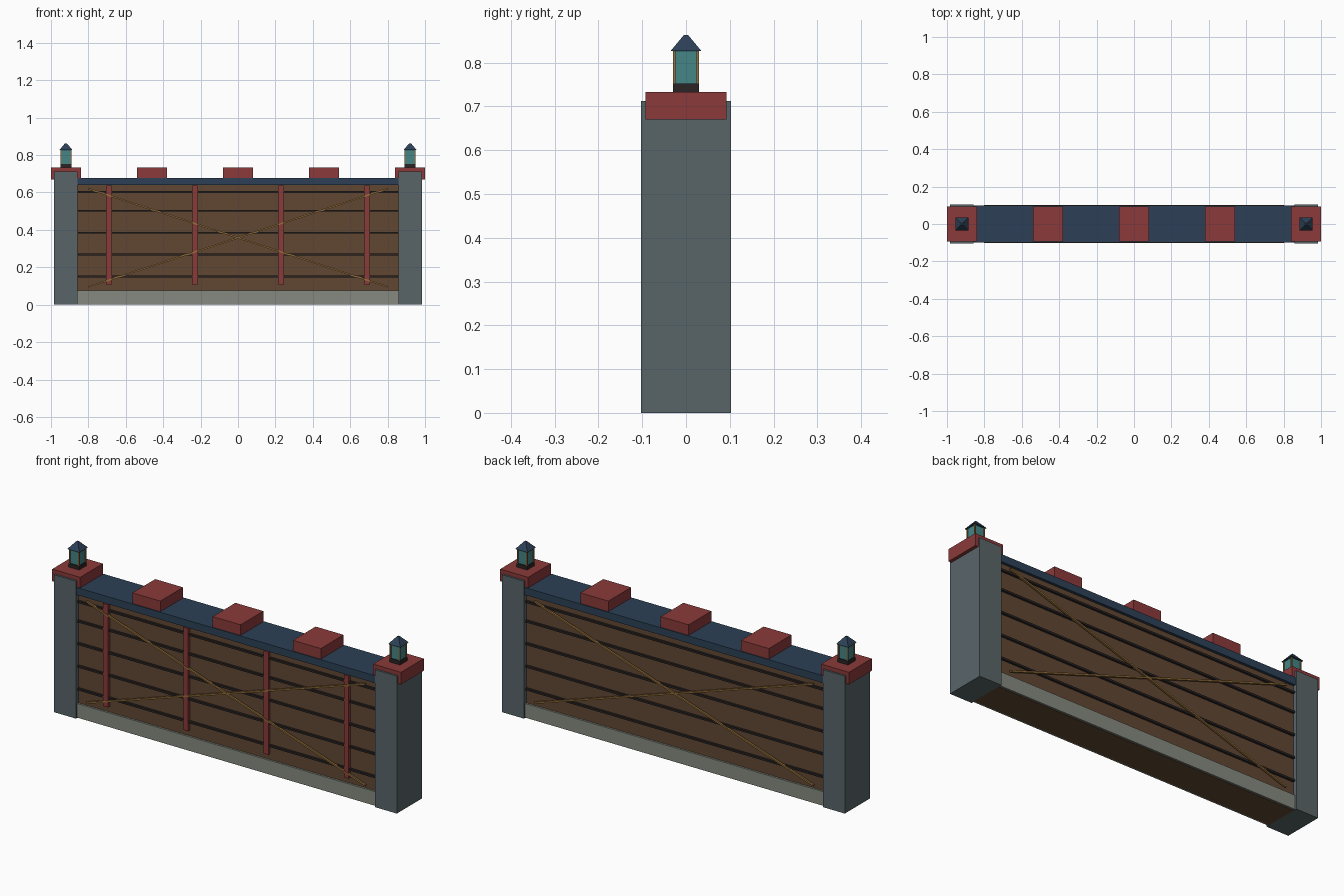
import bpy
import math

if "Cube" in bpy.data.objects:
    bpy.data.objects.remove(bpy.data.objects["Cube"], do_unlink=True)


def material(name, code):
    """Flat colour from an sRGB hex code."""
    rgb = [int(code[i:i + 2], 16) / 255 for i in (0, 2, 4)]
    lin = [c / 12.92 if c < 0.04 else ((c + 0.055) / 1.055) ** 2.4 for c in rgb]
    mat = bpy.data.materials.new(name)
    mat.use_nodes = True
    mat.diffuse_color = (*lin, 1)
    bsdf = next(n for n in mat.node_tree.nodes if n.type == 'BSDF_PRINCIPLED')
    bsdf.inputs["Base Color"].default_value = (*lin, 1)
    return mat


SLATE = material("slate grey", "596569")
PLINTH = material("pale stone", "858a80")
WOOD = material("brown wood", "614733")
DARK = material("dark iron", "2b2424")
BLUE = material("navy blue", "2c4056")
RED = material("brick red", "8b3a3a")
GOLD = material("old gold", "96703a")
TEAL = material("teal glass", "458586")


def box(name, mat, x, y, z, angle=0):
    """Box from (low, high) ranges, turned about the y axis."""
    ranges = (x, y, z)
    bpy.ops.mesh.primitive_cube_add(size=1, location=[(a + b) / 2 for a, b in ranges],
                                    rotation=(0, angle, 0))
    ob = bpy.context.object
    ob.name = name
    ob.scale = [b - a for a, b in ranges]
    ob.data.materials.append(mat)
    return ob


def around(c, half):
    return (c - half, c + half)


# Wall body, plinth and coping
box("wall", WOOD, (-0.86, 0.86), (-0.084, 0.084), (0, 0.645))
box("plinth", PLINTH, (-0.86, 0.86), (-0.094, 0.094), (0.002, 0.075))
box("coping", BLUE, (-0.86, 0.86), (-0.098, 0.098), (0.64, 0.678))

# Plank battens and crossed braces on both faces
run, rise = 1.6, 0.525
slope = math.atan2(rise, run)
half_length = math.hypot(run, rise) / 2
for side, y in (("front", -1), ("back", 1)):
    for z in (0.15, 0.268, 0.385, 0.502, 0.603):
        box(side + "_batten", DARK, (-0.855, 0.855), around(y * 0.088, 0.007), around(z, 0.005))
    for turn in (-1, 1):
        box(side + "_brace", GOLD, around(0, half_length), around(y * 0.097, 0.005),
            around(0.358, 0.004), turn * slope)

# Upright posts on the front only
for x in (-0.69, -0.23, 0.23, 0.69):
    box("front_post", RED, around(x, 0.0135), (-0.1, -0.08), (0.105, 0.637))

# Blocks along the top, the end ones capping the pillars
for i in range(-2, 3):
    name = "pillar_cap" if abs(i) == 2 else "top_block"
    box(name, RED, around(i * 0.46, 0.08), (-0.093, 0.093), (0.67, 0.733))

# End pillars with lanterns
for side, s in (("right", -1), ("left", 1)):
    cx = s * 0.92
    box(side + "_pillar", SLATE, around(cx, 0.063), (-0.103, 0.103), (0, 0.712))
    box(side + "_lantern_base", DARK, around(cx, 0.03), around(0, 0.03), (0.732, 0.753))
    box(side + "_lantern_glass", TEAL, around(cx, 0.025), around(0, 0.025), (0.75, 0.828))
    for dx in (-0.0265, 0.0265):
        for dy in (-0.0265, 0.0265):
            box(side + "_lantern_bar", GOLD, around(cx + dx, 0.003), around(dy, 0.003),
                (0.75, 0.828))
    bpy.ops.mesh.primitive_cone_add(vertices=4, radius1=0.035 * math.sqrt(2), radius2=0.007,
                                    depth=0.036, location=(cx, 0, 0.845),
                                    rotation=(0, 0, math.pi / 4))
    roof = bpy.context.object
    roof.name = side + "_lantern_roof"
    roof.data.materials.append(BLUE)
